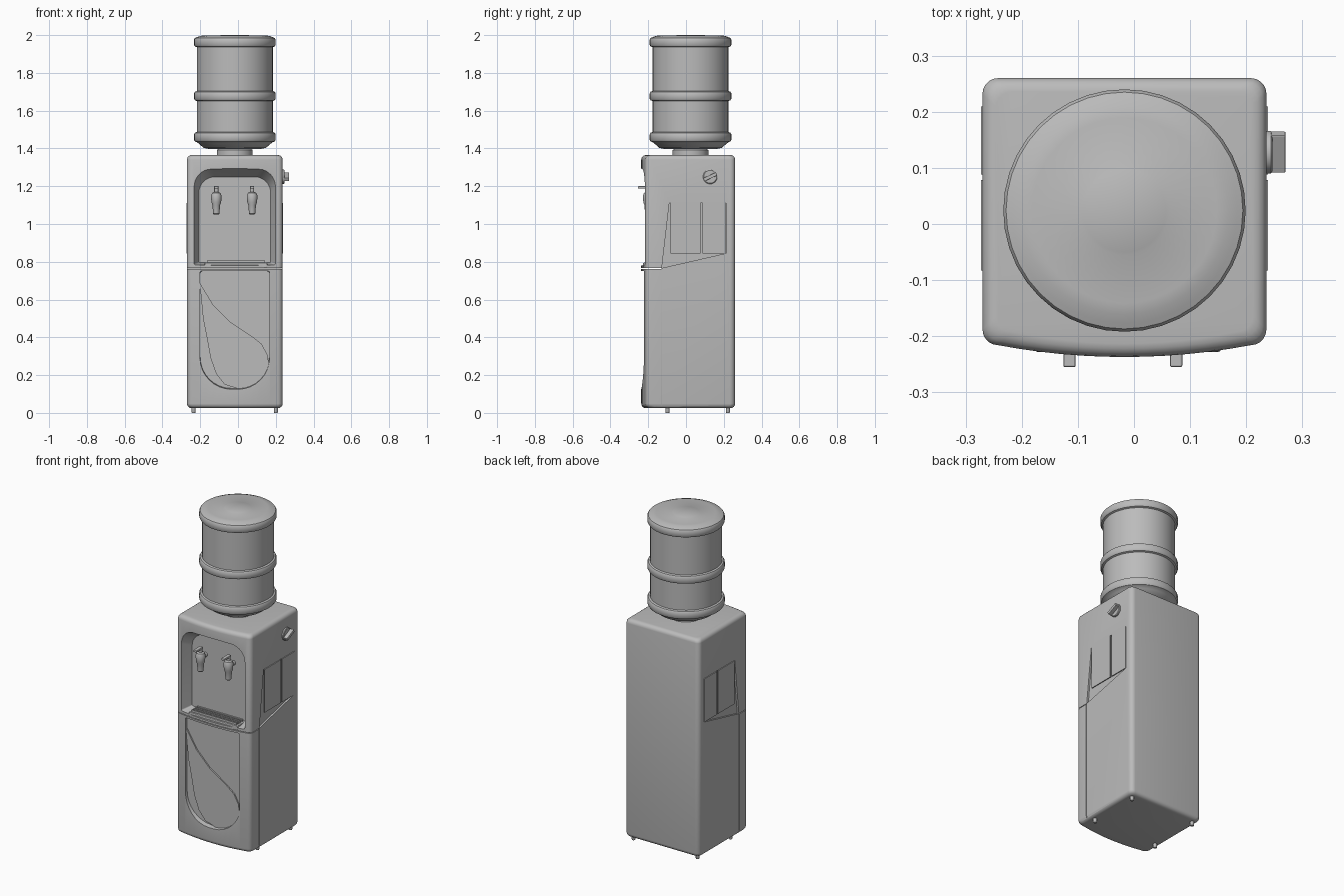
import bpy, bmesh, math
from mathutils import Vector, Matrix

if "Cube" in bpy.data.objects:
    bpy.data.objects.remove(bpy.data.objects["Cube"], do_unlink=True)

grey = bpy.data.materials.new("light_grey_plastic")
grey.use_nodes = True
COLOUR = (0.5, 0.5, 0.5, 1)
grey.diffuse_color = COLOUR
grey.node_tree.nodes["Principled BSDF"].inputs["Base Color"].default_value = COLOUR

CX = -0.017            # cabinet centre line
RIGHT, LEFT = 0.236, -0.27


def finish(bm, name):
    bmesh.ops.recalc_face_normals(bm, faces=bm.faces)
    mesh = bpy.data.meshes.new(name)
    bm.to_mesh(mesh)
    bm.free()
    mesh.materials.append(grey)
    obj = bpy.data.objects.new(name, mesh)
    bpy.context.collection.objects.link(obj)
    return obj


def select(obj):
    bpy.ops.object.select_all(action='DESELECT')
    obj.select_set(True)
    bpy.context.view_layer.objects.active = obj


def smooth(obj, angle=35):
    select(obj)
    bpy.ops.object.shade_smooth_by_angle(angle=math.radians(angle))
    return obj


def loft(name, rings):
    """Closed solid through rings that share a vertex count."""
    bm = bmesh.new()
    loops = [[bm.verts.new(p) for p in ring] for ring in rings]
    n = len(loops[0])
    for a, b in zip(loops, loops[1:]):
        for i in range(n):
            j = (i + 1) % n
            bm.faces.new((a[i], a[j], b[j], b[i]))
    bm.faces.new(loops[0])
    bm.faces.new(loops[-1])
    return finish(bm, name)


def box(name, x, y, z, bevel=0.0):
    bm = bmesh.new()
    bmesh.ops.create_cube(bm, size=1)
    for v in bm.verts:
        v.co = [lo + (c + 0.5) * (hi - lo) for c, (lo, hi) in zip(v.co, (x, y, z))]
    if bevel:
        bmesh.ops.bevel(bm, geom=bm.edges[:], offset=bevel, segments=2, affect='EDGES', profile=0.5)
    return finish(bm, name)


def lathe(name, profile, centre, axis='Z', sides=32):
    """Turned part: profile of (radius, distance along axis)."""
    turn = {'Z': Matrix(), 'X': Matrix.Rotation(math.pi / 2, 3, 'Y'),
            'Y': Matrix.Rotation(math.pi / 2, 3, 'X')}[axis].to_3x3()
    rings = []
    for r, h in profile:
        ring = []
        for i in range(sides):
            a = math.tau * i / sides
            ring.append(Vector(centre) + turn @ Vector((r * math.cos(a), r * math.sin(a), h)))
        rings.append(ring)
    return smooth(loft(name, rings))


def cut(obj, cutter):
    mod = obj.modifiers.new("cut", 'BOOLEAN')
    mod.operation, mod.solver, mod.object = 'DIFFERENCE', 'EXACT', cutter
    select(obj)
    bpy.ops.object.modifier_apply(modifier=mod.name)
    bpy.data.objects.remove(cutter, do_unlink=True)


def arch(half, z0, z1, r_top, r_bottom, y, steps=8):
    """Rounded rectangle in the front plane."""
    pts = []
    for sx, top, start in ((1, 0, -90), (1, 1, 0), (-1, 1, 90), (-1, 0, 180)):
        r = r_top if top else r_bottom
        for i in range(steps + 1):
            a = math.radians(start + 90 * i / steps)
            pts.append((CX + sx * (half - r) + r * math.cos(a), y,
                        (z1 - r if top else z0 + r) + r * math.sin(a)))
    return pts


# Cabinet outline with a bowed front and rounded corners
def plan(inset, z, steps=5):
    half, r = 0.253 - inset, 0.028
    back, front = 0.26 - inset, -0.216 + inset
    pts = []
    for cx, cy, start in ((half - r, back - r, 0), (r - half, back - r, 90), (r - half, front + r, 180)):
        for i in range(steps + 1):
            a = math.radians(start + 90 * i / steps)
            pts.append((CX + cx + r * math.cos(a), cy + r * math.sin(a), z))
    for i in range(1, 12):
        t = -1 + 2 * i / 12
        pts.append((CX + t * (half - r), front - 0.021 * (1 - t * t), z))
    for i in range(steps + 1):
        a = math.radians(270 + 90 * i / steps)
        pts.append((CX + half - r + r * math.cos(a), front + r + r * math.sin(a), z))
    return pts


R = 0.024
rings = []
for i in range(5):
    a = math.pi / 2 * i / 4
    rings.append(plan(R * (1 - math.sin(a)), 0.025 + R * (1 - math.cos(a))))
for i in range(5):
    a = math.pi / 2 * i / 4
    rings.append(plan(R * (1 - math.cos(a)), 1.365 - R * (1 - math.sin(a))))
cabinet = loft("cabinet", rings)

# Tap alcove with splayed sides, and rounded hollow in the lower door
cut(cabinet, loft("alcove_cutter", [arch(0.235, 0.775, 1.31, 0.09, 0.008, -0.27),
                                    arch(0.19, 0.795, 1.25, 0.085, 0.008, -0.15)]))
cut(cabinet, loft("door_cutter", [arch(0.19, 0.12, 0.755, 0.01, 0.17, -0.27),
                                  arch(0.183, 0.13, 0.75, 0.01, 0.165, -0.208)]))
# Seams around the lower door
cut(cabinet, box("seam_cutter", (-0.4, 0.4), (-0.3, -0.13), (0.763, 0.767)))
for x in (LEFT, RIGHT):
    cut(cabinet, box("seam_cutter", (x - 0.006, x + 0.006), (-0.133, -0.129), (0.03, 0.767)))
    # Shallow handhold recess with a sloping lower edge
    outline = [(-0.128, 0.767), (0.212, 0.845), (0.212, 1.112), (-0.088, 1.112)]
    cut(cabinet, loft("side_cutter", [[(x + d, y, z) for y, z in outline] for d in (-0.011, 0.011)]))
smooth(cabinet)

# Side grille plates
for side, x in (("left", RIGHT), ("right", LEFT)):
    for pos, y0, y1 in (("front", -0.083, 0.078), ("rear", 0.088, 0.209)):
        box(f"{side}_{pos}_side_plate", (x - 0.0025, x + 0.0025), (y0, y1), (0.845, 1.11))

# Teardrop plate lying in the door hollow
tear = [(-0.203, 0.69), (-0.185, 0.5), (-0.165, 0.4), (-0.145, 0.29), (-0.115, 0.205), (-0.07, 0.15),
        (0.0, 0.128), (0.07, 0.128), (0.125, 0.155), (0.158, 0.2), (0.165, 0.25), (0.155, 0.31),
        (0.125, 0.365), (0.075, 0.405), (-0.04, 0.48), (-0.13, 0.57)]
loft("door_teardrop_plate", [[(x, y, z) for x, z in tear] for y in (-0.218, -0.21)])

# Drip tray with slats
box("drip_tray", (-0.177, 0.155), (-0.228, -0.145), (0.768, 0.795), 0.005)
for i in range(4):
    y = -0.218 + i * 0.018
    box(f"drip_tray_slat_{i + 1}", (-0.165, 0.143), (y, y + 0.009), (0.794, 0.807))

# Taps
for name, x in (("cold", -0.115), ("hot", 0.075)):
    lathe(f"{name}_tap_body", [(0.012, 1.05), (0.017, 1.055), (0.02, 1.1), (0.026, 1.115),
                               (0.028, 1.15), (0.022, 1.165), (0.011, 1.17), (0.011, 1.2)],
          (x, -0.2, 0), sides=16)
    lathe(f"{name}_tap_stem", [(0.014, 0), (0.014, 0.05)], (x, -0.146, 1.135), 'Y', 16)
    box(f"{name}_tap_lever", (x - 0.011, x + 0.011), (-0.255, -0.19), (1.187, 1.2), 0.003)

# Thermostat knob with diagonal grip
KNOB = (RIGHT - 0.003, 0.128, 1.25)
lathe("knob_base", [(0.038, 0), (0.038, 0.011), (0.034, 0.014)], KNOB, 'X')
grip = box("knob_grip", (0.01, 0.037), (-0.037, 0.037), (-0.009, 0.009), 0.002)
grip.location = KNOB
grip.rotation_euler.x = math.radians(25)

# Feet
for px, x in (("left", 0.201), ("right", -0.235)):
    for py, y in (("front", -0.098), ("back", 0.222)):
        lathe(f"{py}_{px}_foot", [(0.009, 0), (0.011, 0.004), (0.011, 0.035)], (x, y, 0), sides=12)

# Water bottle: waist with three bulging hoops
profile = [(0.095, 1.36), (0.095, 1.392), (0.088, 1.396), (0.14, 1.398), (0.165, 1.403), (0.19, 1.425)]
for z0, z1 in ((1.437, 1.483), (1.655, 1.7), (1.94, 1.985)):
    profile += [(0.201, z0 - 0.004), (0.211, z0), (0.216, z0 + 0.008),
                (0.216, z1 - 0.008), (0.211, z1), (0.201, z1 + 0.004)]
profile += [(0.185, 1.995), (0.165, 1.999), (0.08, 1.997), (0.074, 2.0)]
lathe("water_bottle", profile, (CX, 0.024, 0), sides=40)
